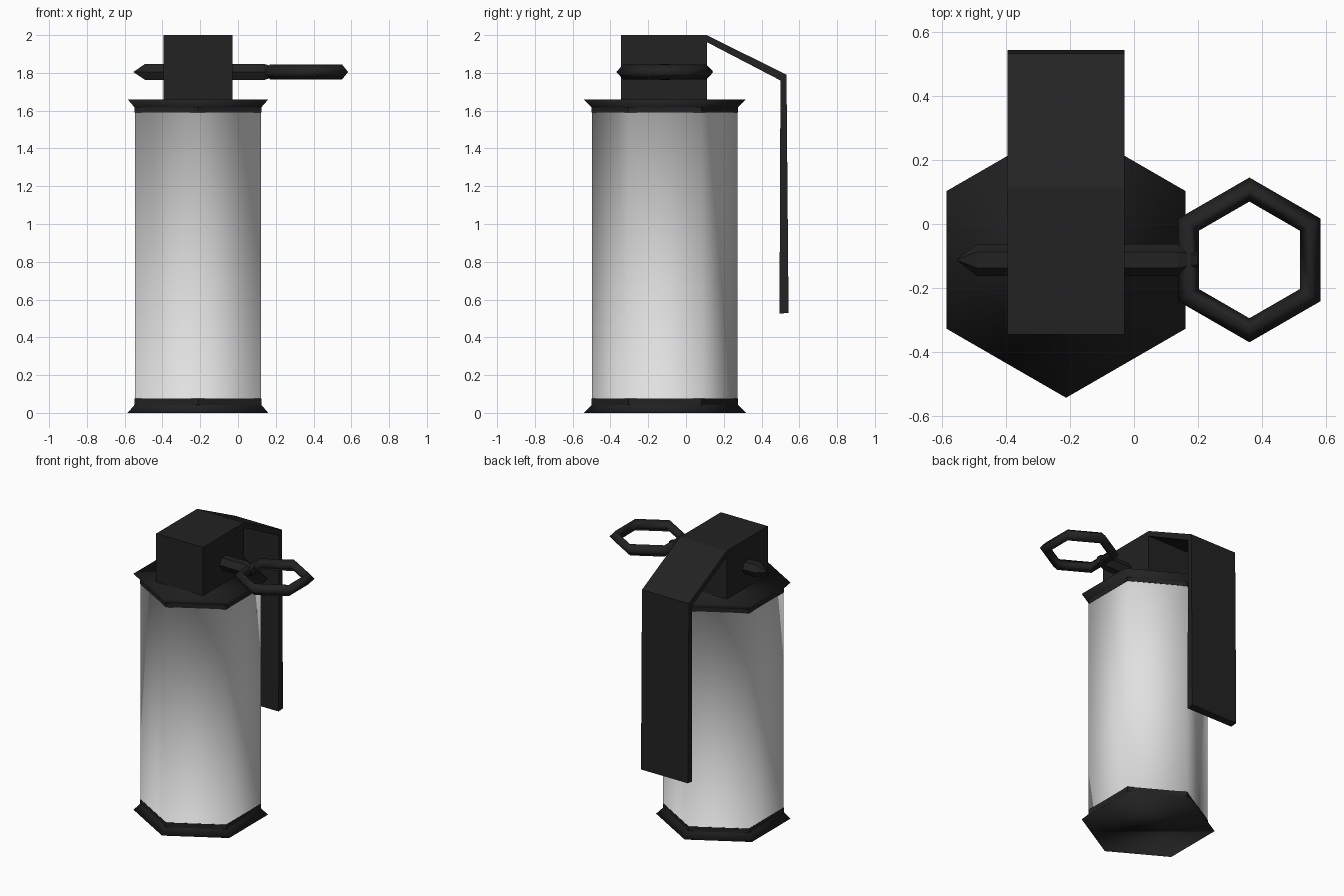
import bpy, bmesh, math
from mathutils import Vector

old = bpy.data.objects.get("Cube")
if old:
    bpy.data.objects.remove(old, do_unlink=True)


def material(name, value):
    m = bpy.data.materials.new(name)
    m.use_nodes = True
    color = (value, value, value, 1)
    m.diffuse_color = color
    m.node_tree.nodes["Principled BSDF"].inputs["Base Color"].default_value = color
    return m


black = material("matte black", 0.016)
grey = material("light grey", 0.75)
AXIS = Vector((-0.212, -0.112, 0))
SIDES = 6


def finish(name, bm, mats, smooth=False):
    bmesh.ops.recalc_face_normals(bm, faces=bm.faces)
    for f in bm.faces:
        f.smooth = smooth
    mesh = bpy.data.meshes.new(name)
    bm.to_mesh(mesh)
    bm.free()
    for m in mats:
        mesh.materials.append(m)
    obj = bpy.data.objects.new(name, mesh)
    bpy.context.collection.objects.link(obj)
    return obj


def hexagon(bm, radius, height, center):
    """Ring of vertices with corners on the y axis."""
    return [bm.verts.new(center + Vector((radius * math.sin(a), -radius * math.cos(a), height)))
            for a in (math.tau * i / SIDES for i in range(SIDES))]


def bridge(bm, a, b):
    n = len(a)
    return [bm.faces.new((a[i], a[(i + 1) % n], b[(i + 1) % n], b[i])) for i in range(n)]


def loft(name, profile, center, mats, smooth=False, closed=False):
    """Stack hexagons along z from (radius, height) pairs."""
    bm = bmesh.new()
    rings = [hexagon(bm, r, z, center) for r, z in profile]
    for a, b in zip(rings, rings[1:]):
        bridge(bm, a, b)
    if closed:
        bridge(bm, rings[-1], rings[0])
    else:
        bm.faces.new(rings[0])
        bm.faces.new(rings[-1])
    return finish(name, bm, mats, smooth)


def extrude_x(name, outline, x0, x1):
    """Extrude a (y, z) outline along x."""
    bm = bmesh.new()
    a, b = ([bm.verts.new((x, y, z)) for y, z in outline] for x in (x0, x1))
    bridge(bm, a, b)
    bm.faces.new(a)
    bm.faces.new(b)
    return finish(name, bm, [black])


# Canister with flared rims, smooth so the sides read as rounded
canister = loft("canister", [(0.43, 0), (0.385, 0.045), (0.385, 1.615), (0.43, 1.66)],
                AXIS, [grey, black], smooth=True)
for f in canister.data.polygons:
    f.material_index = 0 if 0.5 < f.center.z < 1.2 else 1

# Dark bands beside each rim
for name, low, high in (("lower_band", 0.04, 0.075), ("upper_band", 1.59, 1.62)):
    loft(name, [(0.387, low), (0.387, high)], AXIS, [black])

# Fuse block and the bent safety lever
X0, X1 = -0.395, -0.03
extrude_x("fuse_block", [(-0.345, 1.655), (0.11, 1.655), (0.11, 2), (-0.345, 2)], X0, X1)
extrude_x("safety_lever", [(0.11, 2), (0.532, 1.79), (0.543, 0.53), (0.495, 0.525),
                           (0.5, 1.76), (0.11, 1.963)], X0, X1)

# Pin through the block, tapered at both ends
pin = loft("pin", [(0.002, -0.552), (0.05, -0.49), (0.05, 0.135), (0.028, 0.2)],
           Vector((0, 0, 0)), [black])
pin.rotation_euler = (0, math.pi / 2, 0)
pin.location = (0, -0.112, 1.805)

# Pull ring with a diamond cross-section
loft("pull_ring", [(0.257, 0), (0.22, 0.04), (0.182, 0), (0.22, -0.04)],
     Vector((0.36, -0.112, 1.805)), [black], smooth=True, closed=True)
